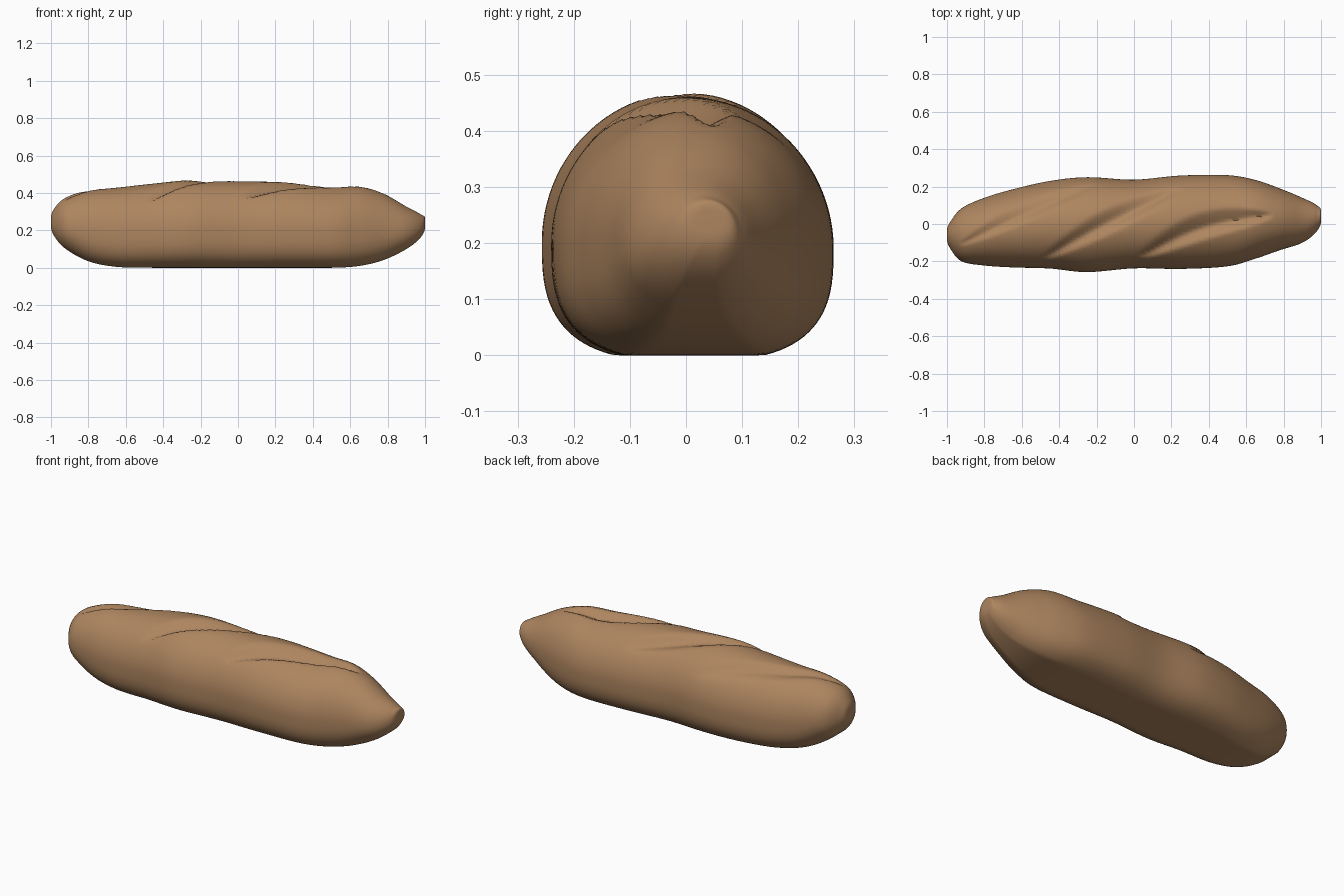
import bpy, bmesh, math
from mathutils import Vector

if "Cube" in bpy.data.objects:
    bpy.data.objects.remove(bpy.data.objects["Cube"], do_unlink=True)

SIDES, STEPS = 96, 10

# Cross-section limits along the loaf: x, front y, back y, bottom z, top z
stations = [Vector(row) for row in (
    (-1, -.075, -.04, .225, .26),
    (-.98, -.135, .015, .165, .32),
    (-.92, -.2, .085, .1, .375),
    (-.8, -.222, .14, .035, .415),
    (-.65, -.232, .185, .005, .428),
    (-.45, -.238, .23, 0, .45),
    (-.25, -.257, .25, 0, .468),
    (0, -.237, .237, 0, .462),
    (.25, -.24, .259, 0, .457),
    (.5, -.226, .261, 0, .438),
    (.65, -.185, .235, .01, .435),
    (.78, -.14, .19, .042, .395),
    (.9, -.1, .14, .1, .327),
    (.975, -.042, .102, .16, .287),
    (1, .02, .065, .22, .26))]

# Baker's slashes: start, end, sideways bow, half width, depth
slashes = [
    (Vector((-.93, -.11)), Vector((-.2, .21)), .02, .05, .025),
    (Vector((-.48, -.18)), Vector((.25, .19)), .02, .06, .045),
    (Vector((.04, -.17)), Vector((.74, .05)), .055, .07, .05)]


def spline(a, b, c, d, t):
    return (b * 2 + (c - a) * t + (a * 2 - b * 5 + c * 4 - d) * t ** 2
            + (b * 3 - a - c * 3 + d) * t ** 3) / 2


def turned(row):
    # Swapped limits make the loft close with a round tip
    x, y0, y1, z0, z1 = row
    return Vector((x, y1, y0, z1, z0))


def power(value, exponent):
    return math.copysign(abs(value) ** exponent, value)


def slash_depth(x, y):
    total = 0
    for start, end, bow, width, depth in slashes:
        along = end - start
        length = along.length
        along.normalize()
        rel = Vector((x, y)) - start
        t = rel.dot(along) / length
        if not 0 < t < 1:
            continue
        lens = math.sin(math.pi * t)
        across = rel.dot(Vector((-along.y, along.x))) - bow * lens
        d = across / (width * lens ** .6 + .001)
        # V-shaped groove with its crease nearer the front
        if -.2 <= d < 1:
            total = max(total, depth * lens ** .5 * (1 - d) / 1.2)
        elif -1 < d < -.2:
            total = max(total, depth * lens ** .5 * (1 + d) / .8)
    return total


def section(bm, row):
    x, y0, y1, z0, z1 = row
    cy, half = (y0 + y1) / 2, (y1 - y0) / 2
    cz = z0 + (z1 - z0) * .43
    # Squarer underside in the middle, rounder towards the tips
    tip = min(1, max(0, z0) / .08)
    bulge = .7 + .22 * tip
    ring = []
    for i in range(SIDES):
        a = math.tau * i / SIDES
        u, v = math.cos(a), math.sin(a)
        if v < 0:
            u, v = power(u, bulge), max(-1, power(v, bulge) * 1.05)
        y = cy + u * half
        z = cz + v * ((z1 - cz) if v > 0 else (cz - z0))
        if v > .1:
            z -= slash_depth(x, y) * min(1, (v - .1) * 3)
        ring.append(bm.verts.new((x, y, max(0, z))))
    return ring


# Loaf lofted through the stations
bm = bmesh.new()
path = [turned(stations[1])] + stations + [turned(stations[-2])]
rows = [spline(*path[i:i + 4], s / STEPS)
        for i in range(len(stations) - 1) for s in range(STEPS)]
rows.append(stations[-1])
rings = [section(bm, row) for row in rows]
for r, s in zip(rings, rings[1:]):
    for i in range(SIDES):
        j = (i + 1) % SIDES
        bm.faces.new((r[i], r[j], s[j], s[i]))

# Closed tips
for ring in (rings[0], rings[-1]):
    bm.faces.new(ring)
bmesh.ops.recalc_face_normals(bm, faces=bm.faces)

mesh = bpy.data.meshes.new("bread_loaf")
bm.to_mesh(mesh)
bm.free()
loaf = bpy.data.objects.new("bread_loaf", mesh)
bpy.context.collection.objects.link(loaf)

# Crust colour
crust = bpy.data.materials.new("brown_crust")
crust.use_nodes = True
colour = (.42, .235, .115, 1)
crust.diffuse_color = colour
crust.node_tree.nodes["Principled BSDF"].inputs["Base Color"].default_value = colour
mesh.materials.append(crust)

bpy.ops.object.select_all(action="DESELECT")
loaf.select_set(True)
bpy.context.view_layer.objects.active = loaf
bpy.ops.object.shade_smooth_by_angle(angle=math.radians(60))
